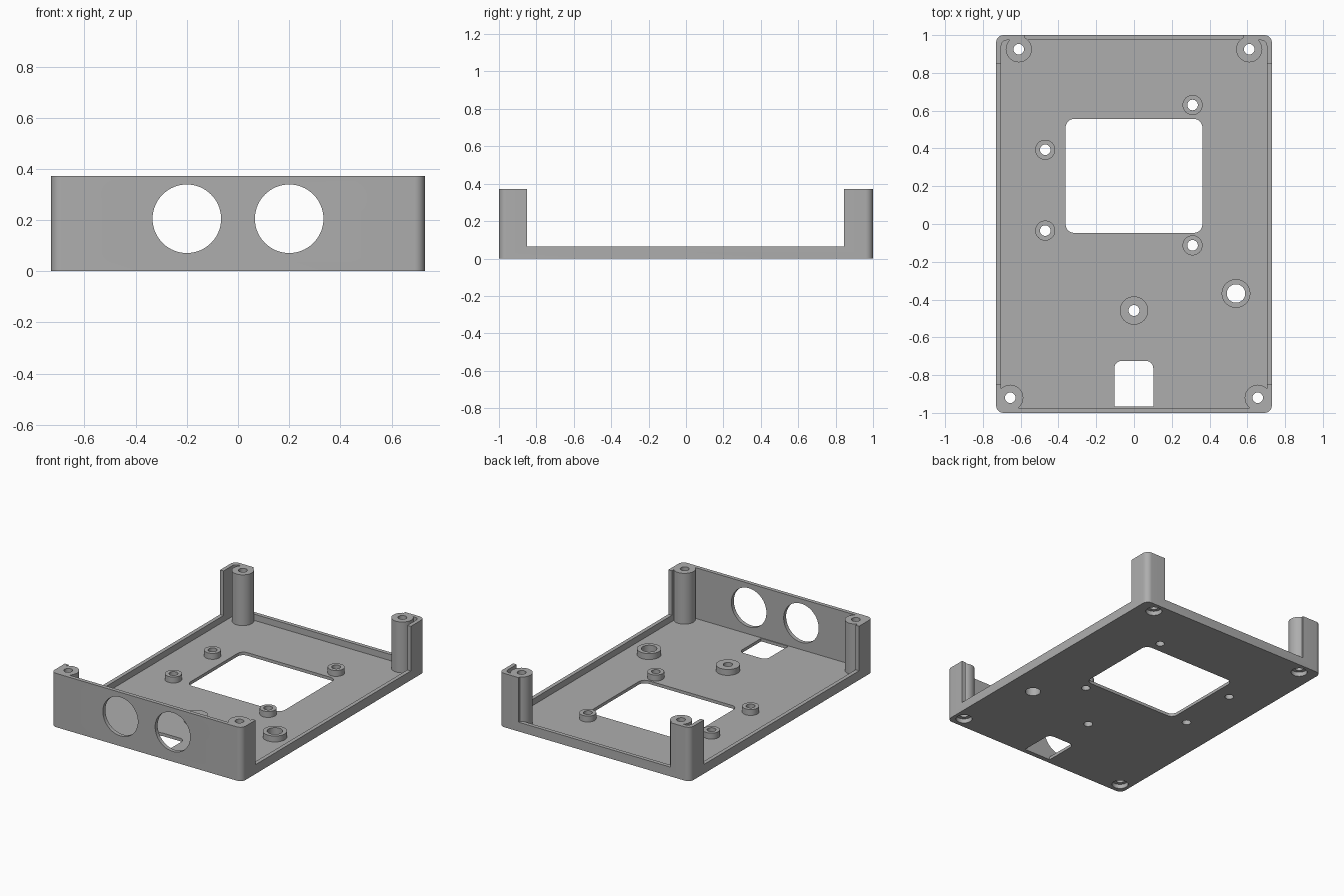
import bpy, bmesh, math
from mathutils import Matrix

if "Cube" in bpy.data.objects:
    bpy.data.objects.remove(bpy.data.objects["Cube"], do_unlink=True)

grey = bpy.data.materials.new("plain grey")
grey.use_nodes = True
colour = (0.42, 0.42, 0.42, 1)
grey.diffuse_color = colour
grey.node_tree.nodes["Principled BSDF"].inputs["Base Color"].default_value = colour

HEIGHT, RIM, FLOOR, WALL = 0.372, 0.064, 0.021, 0.027
HALF_X, HALF_Y = 0.73, 1.0


def finish(name, bm):
    bmesh.ops.recalc_face_normals(bm, faces=bm.faces)
    mesh = bpy.data.meshes.new(name)
    bm.to_mesh(mesh)
    bm.free()
    mesh.materials.append(grey)
    obj = bpy.data.objects.new(name, mesh)
    bpy.context.collection.objects.link(obj)
    return obj


def block(name, x0, x1, y0, y1, z0, z1, front_r=0, back_r=0):
    """Upright block with rounded corners at the front and back."""
    pts = []
    corners = [(x1, y1, back_r, 0), (x0, y1, back_r, 1), (x0, y0, front_r, 2), (x1, y0, front_r, 3)]
    for x, y, r, quarter in corners:
        cx = x - r if x == x1 else x + r
        cy = y - r if y == y1 else y + r
        steps = 8 if r else 0
        for i in range(steps + 1):
            a = (quarter + i / max(steps, 1)) * math.pi / 2
            pts.append((cx + r * math.cos(a), cy + r * math.sin(a), z0))
    bm = bmesh.new()
    face = bm.faces.new([bm.verts.new(p) for p in pts])
    top = bmesh.ops.extrude_face_region(bm, geom=[face])["geom"]
    verts = [v for v in top if isinstance(v, bmesh.types.BMVert)]
    bmesh.ops.translate(bm, verts=verts, vec=(0, 0, z1 - z0))
    return finish(name, bm)


def cylinder(name, x, y, r, z0, z1, sides=40):
    bm = bmesh.new()
    bmesh.ops.create_cone(bm, cap_ends=True, segments=sides, radius1=r, radius2=r,
                          depth=z1 - z0, matrix=Matrix.Translation((x, y, (z0 + z1) / 2)))
    return finish(name, bm)


def combine(target, other, operation, keep=False):
    mod = target.modifiers.new("combine", "BOOLEAN")
    mod.object, mod.operation, mod.solver = other, operation, "EXACT"
    with bpy.context.temp_override(object=target, active_object=target):
        bpy.ops.object.modifier_apply(modifier=mod.name)
    if not keep:
        bpy.data.objects.remove(other, do_unlink=True)


def cut(target, other, keep=False):
    combine(target, other, "DIFFERENCE", keep)


# Open tray with a tall front wall, low rim and raised corners
tray = block("tray", -HALF_X, HALF_X, -HALF_Y, HALF_Y, 0, HEIGHT, 0.04, 0.04)
ix, iy = HALF_X - WALL, HALF_Y - WALL
cut(tray, block("cavity", -ix, ix, -iy, iy, FLOOR, 1, 0.015, 0.03))
cut(tray, block("side_gap", -1, 1, -0.85, 0.846, RIM, 1))
cut(tray, block("back_gap", -0.58, 0.58, 0.5, 1.2, RIM, 1))

# Screw posts in the four corners, drilled and counterbored from below
posts = [(s * x, y) for s in (-1, 1) for x, y in ((0.61, 0.925), (0.655, -0.92))]
for x, y in posts:
    combine(tray, cylinder("post", x, y, 0.069, FLOOR / 2, HEIGHT), "UNION")
for x, y in posts:
    cut(tray, cylinder("post_hole", x, y, 0.028, -0.1, 1))
    cut(tray, cylinder("counterbore", x, y, 0.052, -0.1, 0.03))

# Round openings in the front wall
for x in (-0.2, 0.2):
    hole = cylinder("front_hole", 0, 0, 0.134, -0.05, 0.05, 64)
    hole.matrix_world = Matrix.Translation((x, -HALF_Y, 0.205)) @ Matrix.Rotation(math.pi / 2, 4, "X")
    bpy.context.view_layer.update()
    cut(tray, hole)

# Floor window and cable slot
cut(tray, block("window", -0.362, 0.362, -0.047, 0.556, -0.1, 0.2, 0.045, 0.045))
cut(tray, block("cable_slot", -0.104, 0.102, -0.967, -0.725, -0.1, 0.06, 0, 0.038))

# Ring standoffs on the floor: position, outer radius, hole radius
standoffs = {
    "back_left_standoff": (0.31, 0.63, 0.053, 0.028),
    "front_left_standoff": (0.31, -0.113, 0.053, 0.028),
    "back_right_standoff": (-0.47, 0.393, 0.053, 0.028),
    "front_right_standoff": (-0.47, -0.035, 0.053, 0.028),
    "centre_standoff": (0, -0.458, 0.075, 0.029),
    "wide_standoff": (0.54, -0.368, 0.076, 0.049),
}
parts = [tray]
for name, (x, y, r, hole_r) in standoffs.items():
    ring = cylinder(name, x, y, r, FLOOR, 0.062)
    drill = cylinder("drill", x, y, hole_r, -0.1, 0.2)
    cut(ring, drill, keep=True)
    cut(tray, drill)
    parts.append(ring)

# Smooth round walls, keep edges sharp
bpy.ops.object.select_all(action="DESELECT")
for obj in parts:
    obj.select_set(True)
bpy.context.view_layer.objects.active = tray
bpy.ops.object.shade_smooth_by_angle(angle=math.radians(30))
